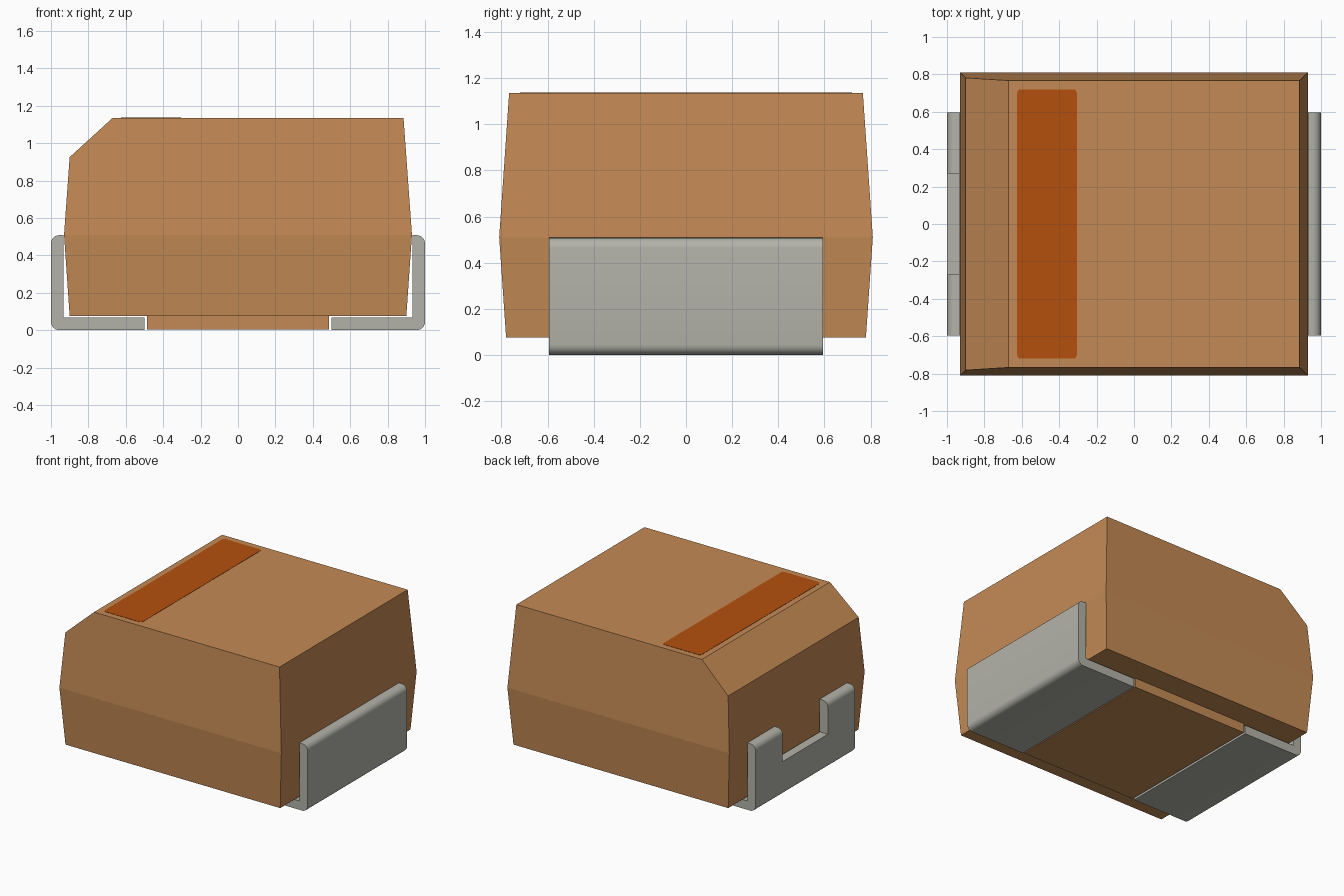
import bpy, bmesh, math

if "Cube" in bpy.data.objects:
    bpy.data.objects.remove(bpy.data.objects["Cube"], do_unlink=True)


def make_material(name, rgb):
    mat = bpy.data.materials.new(name)
    mat.use_nodes = True
    mat.diffuse_color = (*rgb, 1)
    mat.node_tree.nodes["Principled BSDF"].inputs["Base Color"].default_value = (*rgb, 1)
    return mat


tan = make_material("tan plastic", (0.55, 0.255, 0.09))
rust = make_material("rust marking", (0.46, 0.08, 0.004))
metal = make_material("dull metal", (0.45, 0.45, 0.40))


def finish(name, bm, mat):
    bmesh.ops.recalc_face_normals(bm, faces=bm.faces)
    mesh = bpy.data.meshes.new(name)
    bm.to_mesh(mesh)
    bm.free()
    mesh.materials.append(mat)
    obj = bpy.data.objects.new(name, mesh)
    bpy.context.collection.objects.link(obj)
    return obj


def box(name, low, high, mat):
    bm = bmesh.new()
    bmesh.ops.create_cube(bm, size=1)
    for v in bm.verts:
        v.co = [(a + b) / 2 + c * (b - a) for a, b, c in zip(low, high, v.co)]
    return finish(name, bm, mat)


# Moulded body: drafted rectangles stacked up, then the marked end is chamfered
bm = bmesh.new()
rings = []
for x, y, z in ((0.90, 0.78, 0.075), (0.93, 0.81, 0.51), (0.885, 0.767, 1.135)):
    rings.append([bm.verts.new((sx * x, sy * y, z))
                  for sx, sy in ((-1, -1), (1, -1), (1, 1), (-1, 1))])
for lower, upper in zip(rings, rings[1:]):
    for i in range(4):
        j = (i + 1) % 4
        bm.faces.new((lower[i], lower[j], upper[j], upper[i]))
bm.faces.new(rings[0][::-1])
bm.faces.new(rings[-1])
cut = bmesh.ops.bisect_plane(bm, geom=bm.verts[:] + bm.edges[:] + bm.faces[:],
                             plane_co=(-0.67, 0, 1.135), plane_no=(-0.21, 0, 0.23),
                             clear_outer=True)
bmesh.ops.contextual_create(
    bm, geom=[e for e in cut["geom_cut"] if isinstance(e, bmesh.types.BMEdge)])
finish("body", bm, tan)

# Standoff block between the feet
box("standoff", (-0.487, -0.595, 0.004), (0.487, 0.595, 0.08), tan)

# Polarity band as a thin plate with rounded corners
bm = bmesh.new()
corners = []
for sx, sy, start in ((1, 1, 0), (-1, 1, 90), (-1, -1, 180), (1, -1, 270)):
    for step in range(4):
        a = math.radians(start + 30 * step)
        corners.append(bm.verts.new((-0.465 + sx * 0.14 + 0.02 * math.cos(a),
                                     sy * 0.70 + 0.02 * math.sin(a), 1.133)))
band = bm.faces.new(corners)
top = bmesh.ops.extrude_face_region(bm, geom=[band])
bmesh.ops.translate(bm, vec=(0, 0, 0.004),
                    verts=[v for v in top["geom"] if isinstance(v, bmesh.types.BMVert)])
finish("polarity_band", bm, rust)


def terminal(name, side):
    """Bent metal strip: L profile with rounded outer corners, extruded along y."""
    r = 0.045
    profile = [(0.50, 0.0)]
    for cx, cz, start in ((1 - r, r, -90), (1 - r, 0.508 - r, 0)):
        for step in range(7):
            a = math.radians(start + 15 * step)
            profile.append((cx + r * math.cos(a), cz + r * math.sin(a)))
    profile += [(0.932, 0.508), (0.932, 0.067), (0.50, 0.067)]
    bm = bmesh.new()
    face = bm.faces.new([bm.verts.new((side * x, -0.595, z)) for x, z in profile])
    end = bmesh.ops.extrude_face_region(bm, geom=[face])
    bmesh.ops.translate(bm, vec=(0, 1.19, 0),
                        verts=[v for v in end["geom"] if isinstance(v, bmesh.types.BMVert)])
    return finish(name, bm, metal)


left = terminal("left_terminal", 1)
right = terminal("right_terminal", -1)

# Notch in the upright of the terminal at the marked end
cutter = box("notch_cutter", (-1.1, -0.27, 0.26), (-0.85, 0.27, 0.7), metal)
cutter.hide_render = True
notch = right.modifiers.new("notch", 'BOOLEAN')
notch.operation = 'DIFFERENCE'
notch.solver = 'EXACT'
notch.object = cutter
bpy.context.view_layer.objects.active = right
bpy.ops.object.modifier_apply(modifier=notch.name)
bpy.data.objects.remove(cutter, do_unlink=True)

# Smooth bends, crisp edges
bpy.ops.object.select_all(action='DESELECT')
for obj in (left, right):
    obj.select_set(True)
bpy.ops.object.shade_smooth_by_angle(angle=math.radians(30))
